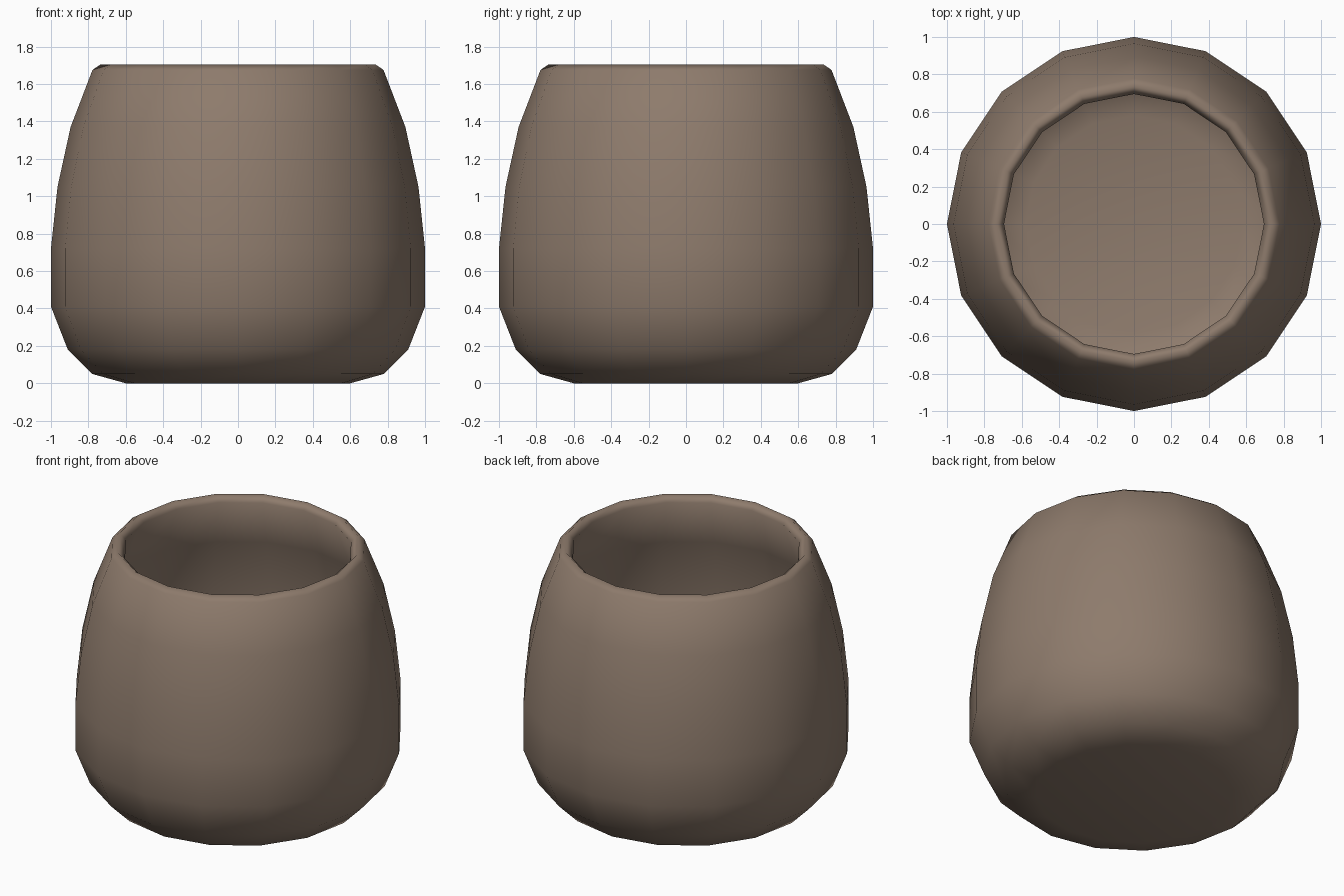
import bpy, bmesh, math

if "Cube" in bpy.data.objects:
    bpy.data.objects.remove(bpy.data.objects["Cube"])

SIDES = 16

# Clay colour
clay = bpy.data.materials.new("brown clay")
clay.diffuse_color = (0.27, 0.198, 0.15, 1)
clay.use_nodes = True
clay.node_tree.nodes["Principled BSDF"].inputs["Base Color"].default_value = clay.diffuse_color

# Pot profile (radius, height): outside bottom, up over the rim, down the inside
outer = [(0.60, 0.0), (0.78, 0.05), (0.91, 0.18), (1.0, 0.41), (1.0, 0.72),
         (0.965, 1.05), (0.895, 1.37), (0.778, 1.675)]
rim = [(0.735, 1.705), (0.695, 1.665)]
inner = [(0.81, 1.35), (0.88, 1.04), (0.915, 0.72), (0.915, 0.43),
         (0.84, 0.24), (0.74, 0.13), (0.58, 0.085)]
profile = outer + rim + inner


def lathe(name, points, material):
    bm = bmesh.new()
    rings = []
    for r, z in points:
        rings.append([bm.verts.new((r * math.cos(2 * math.pi * i / SIDES),
                                    r * math.sin(2 * math.pi * i / SIDES), z))
                      for i in range(SIDES)])
    for a, b in zip(rings, rings[1:]):
        for i in range(SIDES):
            j = (i + 1) % SIDES
            bm.faces.new((a[i], a[j], b[j], b[i]))
    bm.faces.new(list(reversed(rings[0])))   # underside
    bm.faces.new(rings[-1])                  # inside floor
    bmesh.ops.recalc_face_normals(bm, faces=bm.faces)
    for f in bm.faces:
        f.smooth = True
    mesh = bpy.data.meshes.new(name)
    bm.to_mesh(mesh)
    bm.free()
    mesh.materials.append(material)
    obj = bpy.data.objects.new(name, mesh)
    bpy.context.collection.objects.link(obj)
    return obj


lathe("clay_pot", profile, clay)
